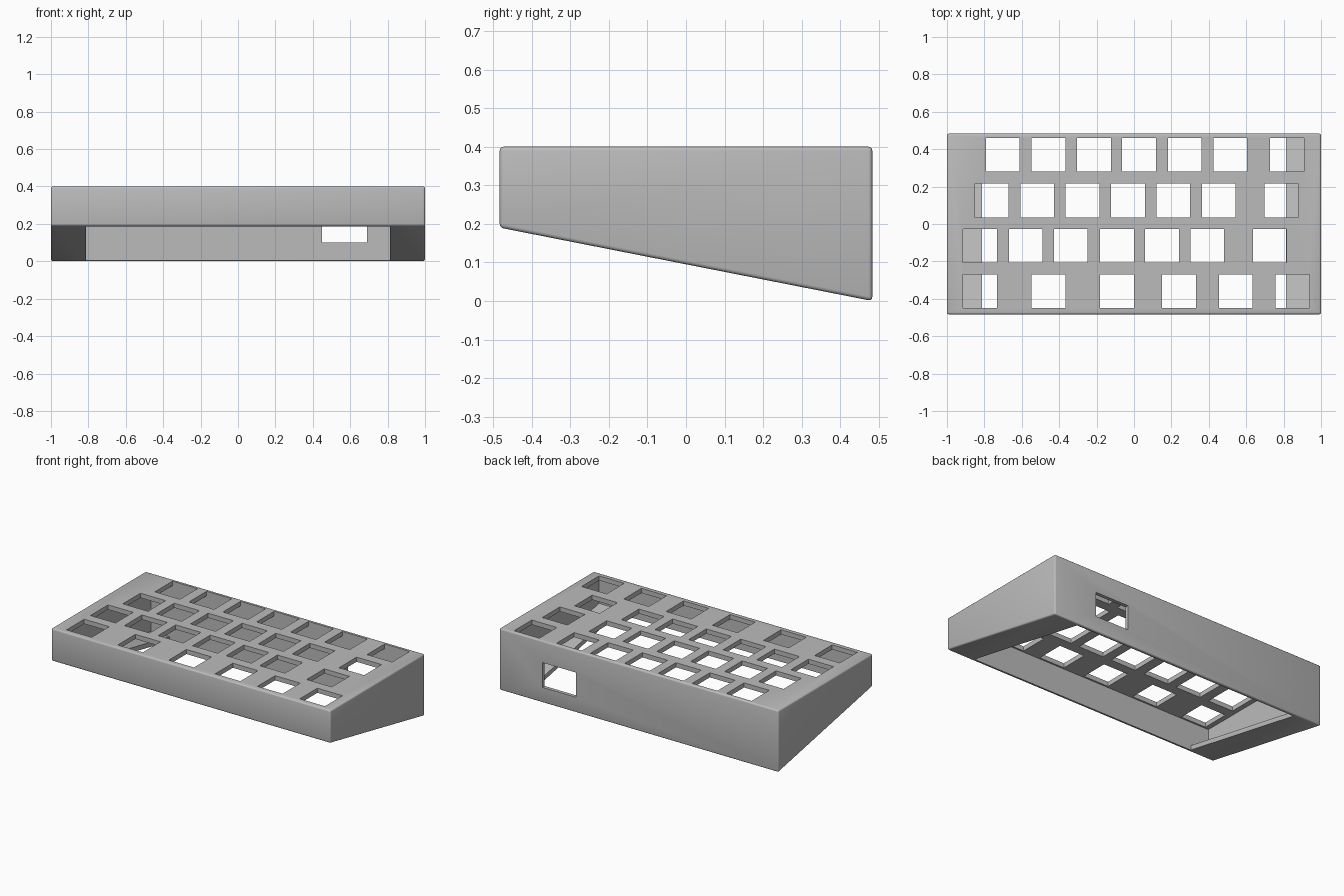
import bpy
import bmesh
import math

cube = bpy.data.objects.get("Cube")
if cube:
    bpy.data.objects.remove(cube, do_unlink=True)

DEPTH, HEIGHT, FRONT_DROP = 0.483, 0.4, 0.19
WALL_Y, PLATE, FLANGE = 0.46, 0.37, 0.03

grey = bpy.data.materials.new("case_grey")
grey.use_nodes = True
colour = (0.5, 0.5, 0.5, 1)
grey.diffuse_color = colour
grey.node_tree.nodes["Principled BSDF"].inputs["Base Color"].default_value = colour


def add_prism(bm, profile, half_width, centre=0):
    """Extrude a side (y, z) profile across x."""
    face = bm.faces.new([bm.verts.new((centre - half_width, y, z)) for y, z in profile])
    moved = bmesh.ops.extrude_face_region(bm, geom=[face])["geom"]
    verts = [v for v in moved if isinstance(v, bmesh.types.BMVert)]
    bmesh.ops.translate(bm, vec=(2 * half_width, 0, 0), verts=verts)


def add_box(bm, x, half_width, y0, y1, z0, z1):
    add_prism(bm, [(y0, z0), (y1, z0), (y1, z1), (y0, z1)], half_width, x)


def finish(name, bm):
    bmesh.ops.recalc_face_normals(bm, faces=bm.faces[:])
    mesh = bpy.data.meshes.new(name)
    bm.to_mesh(mesh)
    bm.free()
    mesh.materials.append(grey)
    obj = bpy.data.objects.new(name, mesh)
    bpy.context.collection.objects.link(obj)
    return obj


def slope(y):
    """Height of the sloping underside."""
    return FRONT_DROP * (DEPTH - y) / (2 * DEPTH)


def wedge(depth, top, lift):
    return [(-depth, slope(-depth) + lift), (depth, slope(depth) + lift),
            (depth, top), (-depth, top)]


# Wedge shell with softly rounded outer edges
bm = bmesh.new()
add_prism(bm, wedge(DEPTH, HEIGHT, 0), 1)
case = finish("keyboard_case", bm)
bevel = case.modifiers.new("rounded_edges", "BEVEL")
bevel.width, bevel.segments = 0.01, 3

# Hollow interior above the side flanges
cutters = []
bm = bmesh.new()
add_prism(bm, wedge(WALL_Y, PLATE, FLANGE), 0.945)
cutters.append(finish("cavity_cutter", bm))

# Open underside between the flanges
bm = bmesh.new()
add_box(bm, 0, 0.813, -WALL_Y, WALL_Y, -0.1, 0.3)
cutters.append(finish("underside_cutter", bm))

# Key openings: row centre, then key centres
rows = {
    0.37: (-0.702, -0.457, -0.214, 0.027, 0.272, 0.515, 0.818),
    0.126: (-0.76, -0.518, -0.275, -0.032, 0.21, 0.453, 0.788),
    -0.116: (-0.823, -0.579, -0.338, -0.091, 0.15, 0.391, 0.726),
    -0.359: (-0.823, -0.457, -0.091, 0.241, 0.544, 0.847),
}
HALF_KEY = 0.09
bm = bmesh.new()
for y, centres in rows.items():
    for x in centres:
        add_box(bm, x, HALF_KEY, y - HALF_KEY, y + HALF_KEY, 0.34, 0.5)
cutters.append(finish("key_cutter", bm))

# Cable port through the back wall
bm = bmesh.new()
add_box(bm, 0.57, 0.12, 0.4, 0.6, 0.1, 0.26)
cutters.append(finish("port_cutter", bm))

for cutter in cutters:
    cutter.hide_render = True
    cut = case.modifiers.new(cutter.name, "BOOLEAN")
    cut.operation, cut.solver, cut.object = "DIFFERENCE", "EXACT", cutter

# Apply the cuts, drop the cutters and shade
bpy.context.view_layer.objects.active = case
bpy.ops.object.select_all(action="DESELECT")
case.select_set(True)
for modifier in list(case.modifiers):
    bpy.ops.object.modifier_apply(modifier=modifier.name)
for cutter in cutters:
    bpy.data.objects.remove(cutter, do_unlink=True)
bpy.ops.object.shade_smooth_by_angle(angle=math.radians(35))
